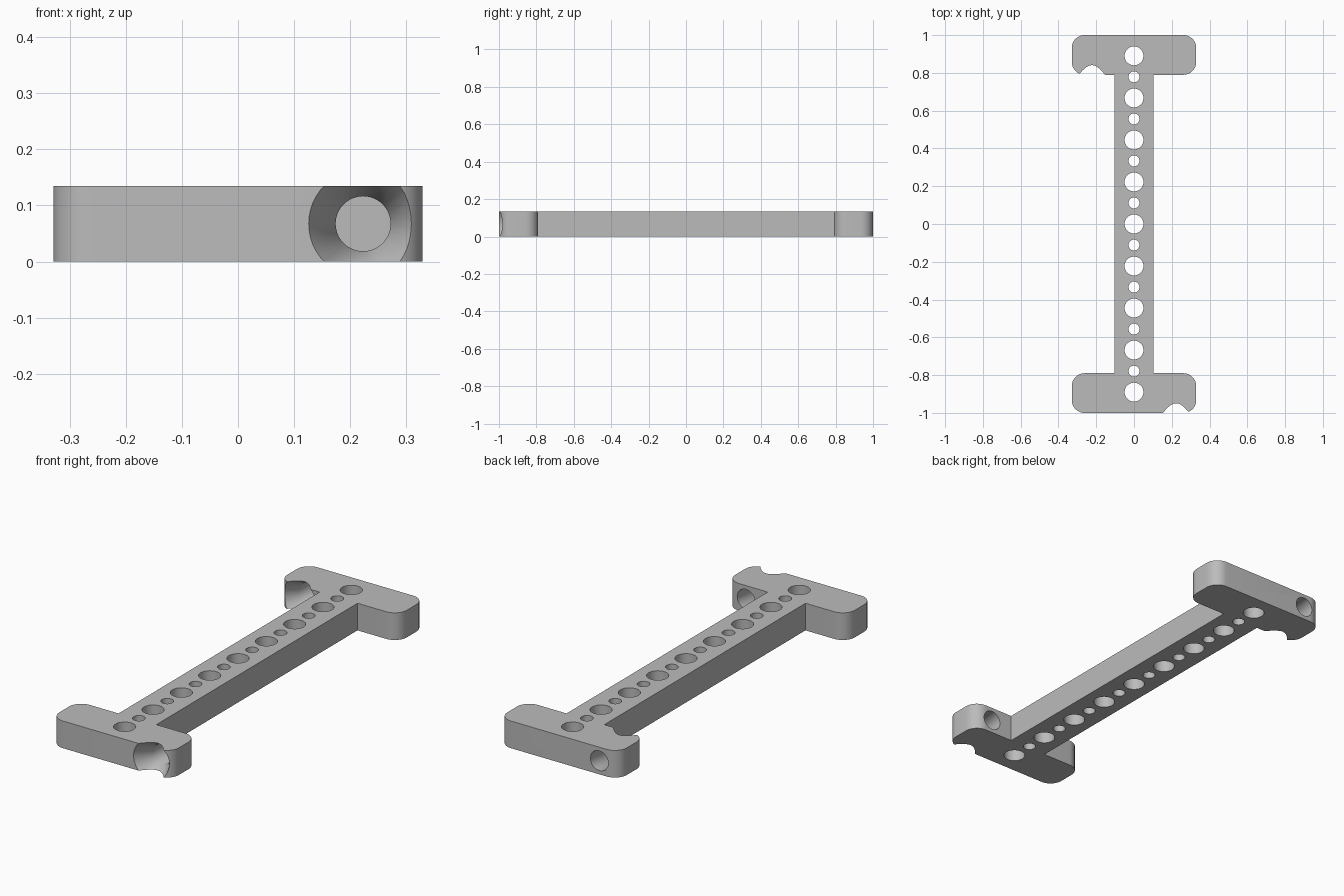
import bpy
import bmesh
from math import sin, cos, pi, radians, tan
from mathutils import Vector

if "Cube" in bpy.data.objects:
    bpy.data.objects.remove(bpy.data.objects["Cube"])

HEIGHT, MID = 0.135, 0.0675
HALF_W, BEAM_W, INNER_Y, CORNER = 0.329, 0.104, 0.79, 0.067
PITCH = 0.2225

grey = bpy.data.materials.new("plain_grey")
grey.use_nodes = True
grey.diffuse_color = (0.5, 0.5, 0.5, 1)
grey.node_tree.nodes["Principled BSDF"].inputs["Base Color"].default_value = (0.5, 0.5, 0.5, 1)


def make_object(name, bm):
    bmesh.ops.recalc_face_normals(bm, faces=bm.faces)
    mesh = bpy.data.meshes.new(name)
    bm.to_mesh(mesh)
    bm.free()
    obj = bpy.data.objects.new(name, mesh)
    bpy.context.collection.objects.link(obj)
    return obj


def arc(cx, cy, start):
    """Quarter-circle corner, counterclockwise from a start angle."""
    return [(cx + CORNER * cos(start + i * pi / 24), cy + CORNER * sin(start + i * pi / 24))
            for i in range(13)]


def lathe(bm, profile, origin, axis, steps):
    """Closed solid of revolution from (radius, distance along axis) pairs."""
    turn = Vector((0, 0, 1)).rotation_difference(axis)
    rings = [[bm.verts.new(Vector(origin) + turn @ Vector(
        (r * cos(2 * pi * i / steps), r * sin(2 * pi * i / steps), d)))
        for i in range(steps)] for r, d in profile]
    for a, b in zip(rings, rings[1:]):
        for i in range(steps):
            j = (i + 1) % steps
            bm.faces.new((a[i], a[j], b[j], b[i]))
    bm.faces.new(rings[0])
    bm.faces.new(rings[-1])


# Body outline: half of the H shape, then the same half turned around
x, y = HALF_W - CORNER, 1 - CORNER
half = [(BEAM_W, INNER_Y)]
half += arc(x, INNER_Y + CORNER, -pi / 2) + arc(x, y, 0)
half += arc(-x, y, pi / 2) + arc(-x, INNER_Y + CORNER, pi)
half += [(-BEAM_W, INNER_Y)]
outline = half + [(-px, -py) for px, py in half]

bm = bmesh.new()
base = bm.faces.new([bm.verts.new((px, py, 0)) for px, py in outline])
top = bmesh.ops.extrude_face_region(bm, geom=[base])
bmesh.ops.translate(bm, vec=(0, 0, HEIGHT),
                    verts=[v for v in top["geom"] if isinstance(v, bmesh.types.BMVert)])
body = make_object("slotted_bracket_body", bm)
body.data.materials.append(grey)

# Row of alternating large and small vertical holes
bm = bmesh.new()
for k in range(-8, 9):
    r = 0.05 if k % 2 == 0 else 0.029
    lathe(bm, [(r, -0.05), (r, HEIGHT + 0.05)], (0, k * PITCH / 2, 0), Vector((0, 0, 1)), 48)
row_cutter = make_object("hole_row_cutter", bm)

# Countersunk screw holes through the two end bars
slope = tan(radians(30))
wide, narrow, lead = 0.097, 0.049, 0.01
bm = bmesh.new()
for hx, face_y in ((0.223, -1), (-0.223, INNER_Y)):
    lathe(bm, [(wide + lead * slope, -lead), (narrow, (wide - narrow) / slope), (narrow, 0.25)],
          (hx, face_y, MID), Vector((0, 1, 0)), 48)
screw_cutter = make_object("screw_hole_cutter", bm)

# Cut the holes and bake the result
for cutter in (row_cutter, screw_cutter):
    cutter.hide_render = True
    mod = body.modifiers.new(cutter.name, "BOOLEAN")
    mod.operation = "DIFFERENCE"
    mod.solver = "EXACT"
    mod.object = cutter
graph = bpy.context.evaluated_depsgraph_get()
body.data = bpy.data.meshes.new_from_object(body.evaluated_get(graph))
body.modifiers.clear()
for cutter in (row_cutter, screw_cutter):
    bpy.data.objects.remove(cutter)
for poly in body.data.polygons:
    poly.material_index = 0

bpy.ops.object.select_all(action="DESELECT")
body.select_set(True)
bpy.context.view_layer.objects.active = body
bpy.ops.object.shade_smooth_by_angle(angle=radians(30))
